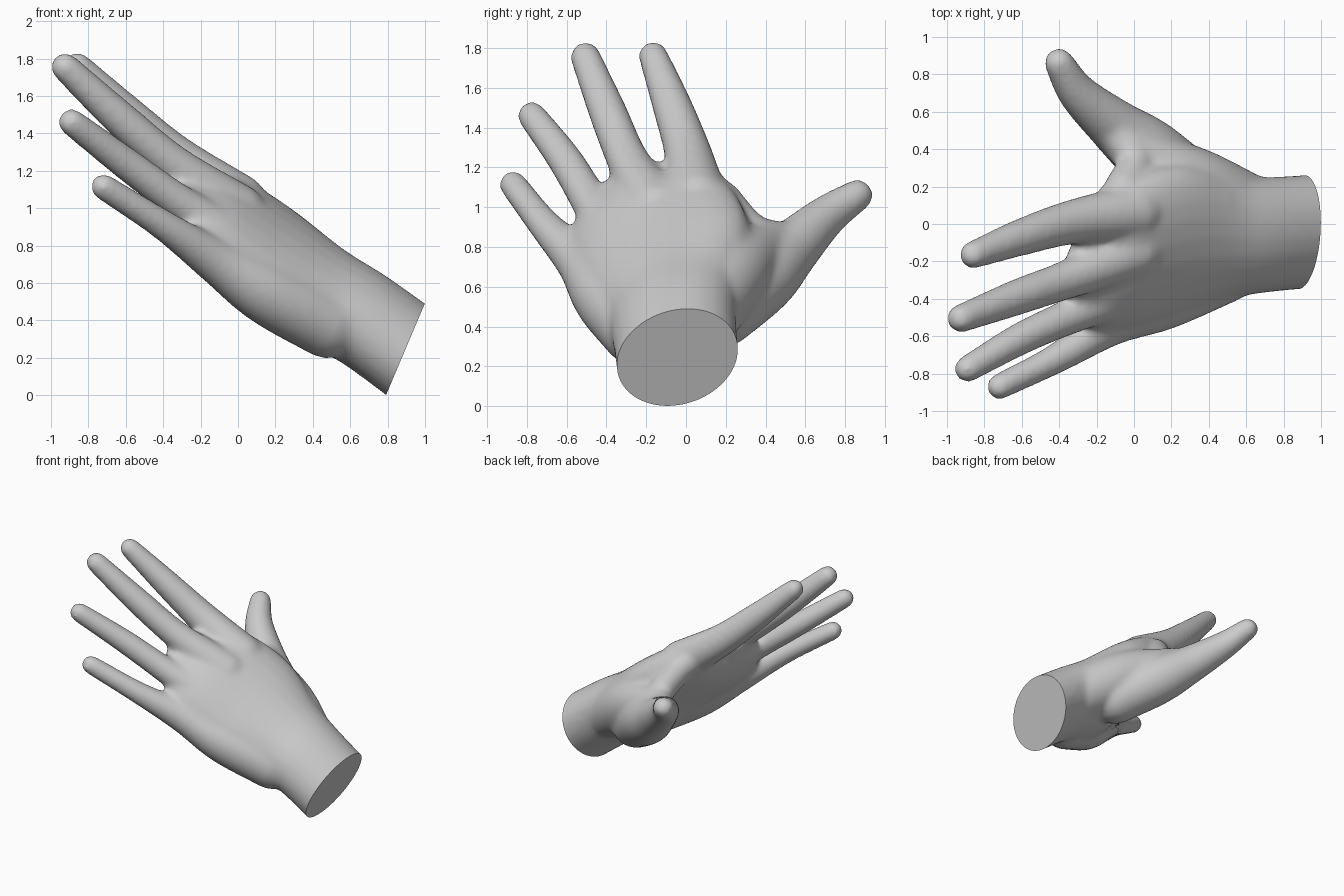
import bpy, bmesh, math
from mathutils import Vector

cube = bpy.data.objects.get("Cube")
if cube:
    bpy.data.objects.remove(cube, do_unlink=True)

ACROSS = Vector((0.11, 0.9, 0.41))  # direction from little finger to index
SIDES = 24

# Each section: centre x, y, z, half width, half thickness
palm = [(1.06, -0.03, 0.125, 0.315, 0.25), (0.68, -0.06, 0.4, 0.325, 0.245),
        (0.43, -0.07, 0.54, 0.38, 0.25), (0.17, -0.11, 0.75, 0.46, 0.215),
        (-0.09, -0.19, 0.945, 0.43, 0.185), (-0.22, -0.21, 1.06, 0.34, 0.135),
        (-0.29, -0.2, 1.14, 0.22, 0.08)]

# Round parts: centre x, y, z, radius
index = [(0, 0.06, 1.03, 0.155), (-0.33, 0.01, 1.27, 0.12),
         (-0.6, -0.07, 1.51, 0.1), (-0.86, -0.165, 1.76, 0.075)]
middle = [(0, -0.15, 0.98, 0.15), (-0.34, -0.29, 1.23, 0.107),
          (-0.62, -0.39, 1.47, 0.097), (-0.925, -0.505, 1.755, 0.077)]
ring = [(0, -0.34, 0.82, 0.14), (-0.3, -0.475, 1.02, 0.1),
        (-0.6, -0.61, 1.24, 0.088), (-0.89, -0.775, 1.46, 0.073)]
little = [(0.48, -0.24, 0.38, 0.185), (0.15, -0.4, 0.55, 0.17), (-0.12, -0.53, 0.72, 0.122),
          (-0.4, -0.71, 0.91, 0.083), (-0.72, -0.87, 1.115, 0.07)]
thumb = [(0.33, 0.17, 0.48, 0.19), (0.08, 0.38, 0.65, 0.185), (-0.11, 0.53, 0.79, 0.145),
         (-0.3, 0.7, 0.95, 0.107), (-0.4, 0.86, 1.06, 0.081)]

# Fleshy joins between thumb, index and wrist
thumb_root = [(0.62, 0.06, 0.45, 0.2), (0.3, 0.22, 0.66, 0.2), (-0.03, 0.41, 0.82, 0.12)]
index_root = [(0.4, 0.1, 0.68, 0.18), (0.18, 0.18, 0.83, 0.16), (-0.1, 0.12, 1.07, 0.11)]
thumb_web = [(-0.1, 0.5, 0.81, 0.115), (0, 0.33, 0.87, 0.1), (-0.06, 0.17, 1.03, 0.11)]


def smooth_path(pts, steps=8):
    """Catmull-Rom interpolation of the sections."""
    p = [Vector(q) for q in pts]
    p = [2 * p[0] - p[1]] + p + [2 * p[-1] - p[-2]]
    out = []
    for a, b, c, d in zip(p, p[1:], p[2:], p[3:]):
        for i in range(steps):
            t = i / steps
            out.append(0.5 * (2 * b + (c - a) * t + (2 * a - 5 * b + 4 * c - d) * t * t
                              + (3 * b - a - 3 * c + d) * t ** 3))
    return out + [p[-2]]


def loft(bm, sections):
    """Closed tube through elliptical sections with rounded ends."""
    path = smooth_path(sections)
    centres = [Vector(s[:3]) for s in path]
    last = len(path) - 1
    frames = []
    for i, section in enumerate(path):
        tangent = (centres[min(i + 1, last)] - centres[max(i - 1, 0)]).normalized()
        frames.append((centres[i], tangent, section[3], section[-1]))
    cap_angles = [math.radians(a) for a in range(20, 90, 20)]

    def cap(frame, sign):
        centre, tangent, width, depth = frame
        return [(centre + tangent * sign * depth * math.sin(a), tangent,
                 width * math.cos(a), depth * math.cos(a)) for a in cap_angles]

    frames = cap(frames[0], -1)[::-1] + frames + cap(frames[-1], 1)
    rings = []
    for centre, tangent, width, depth in frames:
        u = (ACROSS - tangent * ACROSS.dot(tangent)).normalized()
        v = tangent.cross(u)
        angles = [math.tau * k / SIDES for k in range(SIDES)]
        rings.append([bm.verts.new(centre + u * width * math.cos(a) + v * depth * math.sin(a))
                      for a in angles])
    for r, s in zip(rings, rings[1:]):
        for k in range(SIDES):
            j = (k + 1) % SIDES
            bm.faces.new((r[k], r[j], s[j], s[k]))
    bm.faces.new(rings[0][::-1])
    bm.faces.new(rings[-1])


# Palm, fingers and thumb as overlapping lofts
bm = bmesh.new()
for part in (palm, index, middle, ring, little, thumb, thumb_root, index_root, thumb_web):
    loft(bm, part)
bmesh.ops.recalc_face_normals(bm, faces=bm.faces)
mesh = bpy.data.meshes.new("hand")
bm.to_mesh(mesh)
bm.free()
hand = bpy.data.objects.new("hand", mesh)
bpy.context.collection.objects.link(hand)

# Fuse into one skin with soft webs
remesh = hand.modifiers.new("fuse", 'REMESH')
remesh.mode = 'VOXEL'
remesh.voxel_size = 0.018
soften = hand.modifiers.new("soften", 'SMOOTH')
soften.factor = 0.5
soften.iterations = 16
bpy.context.view_layer.update()
skin = bpy.data.meshes.new_from_object(hand.evaluated_get(bpy.context.evaluated_depsgraph_get()))
hand.modifiers.clear()

# Flat cut through the wrist
bm = bmesh.new()
bm.from_mesh(skin)
cut = bmesh.ops.bisect_plane(bm, geom=bm.verts[:] + bm.edges[:] + bm.faces[:],
                             plane_co=(0.895, -0.03, 0.245), plane_no=(0.92, 0, -0.39),
                             clear_outer=True)
rim = [e for e in cut["geom_cut"] if isinstance(e, bmesh.types.BMEdge)]
bmesh.ops.contextual_create(bm, geom=rim)
bmesh.ops.recalc_face_normals(bm, faces=bm.faces)
bm.to_mesh(skin)
bm.free()
hand.data = skin

# Plain grey material
grey = bpy.data.materials.new("light grey")
grey.use_nodes = True
colour = (0.6, 0.6, 0.6, 1)
grey.diffuse_color = colour
grey.node_tree.nodes["Principled BSDF"].inputs["Base Color"].default_value = colour
skin.materials.clear()
skin.materials.append(grey)

bpy.ops.object.select_all(action='DESELECT')
hand.select_set(True)
bpy.context.view_layer.objects.active = hand
bpy.ops.object.shade_smooth_by_angle(angle=math.radians(40))
